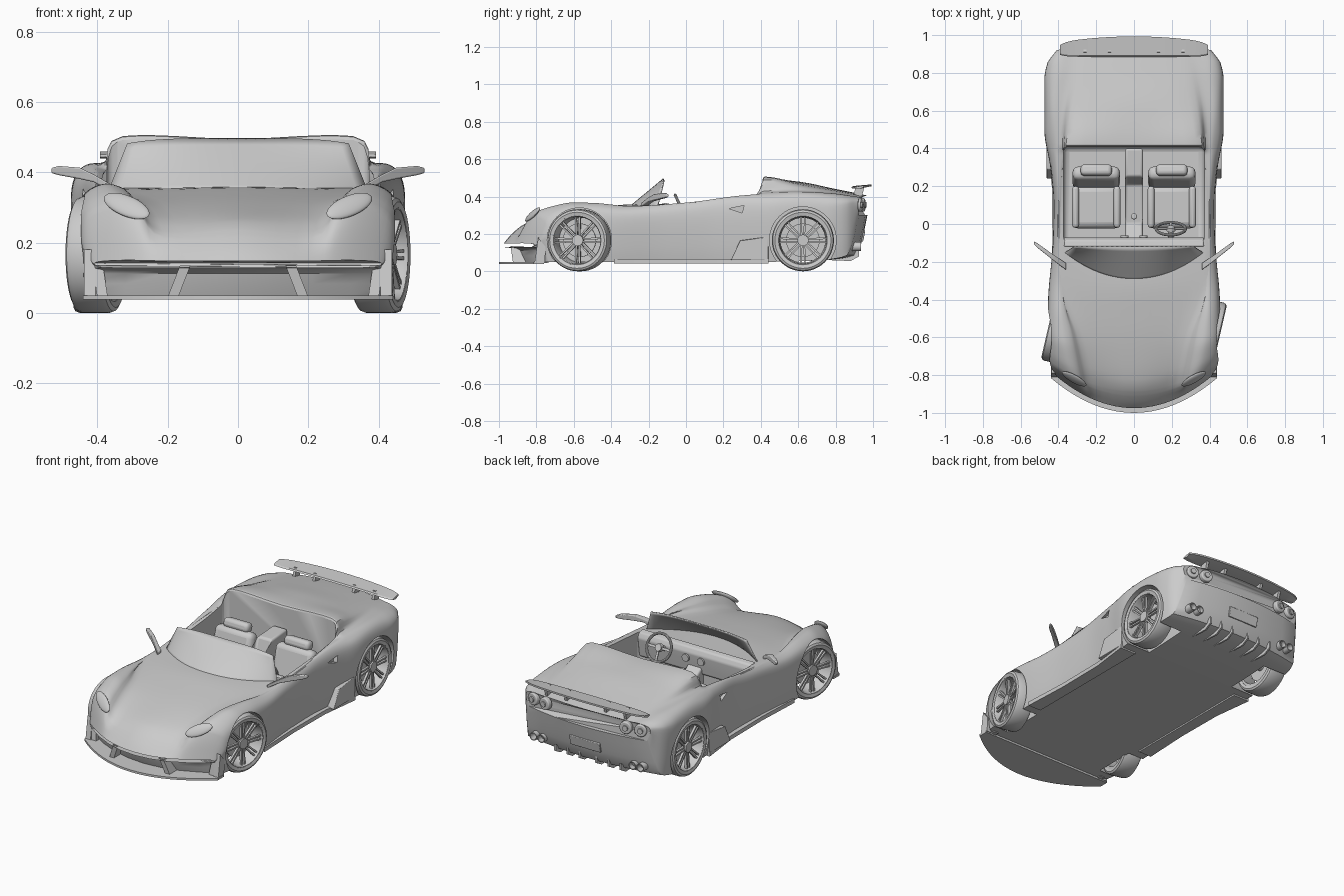
import bpy, bmesh
from math import pi, radians, cos, sin
from mathutils import Matrix, Vector

if "Cube" in bpy.data.objects:
    bpy.data.objects.remove(bpy.data.objects["Cube"])

# ---------- helpers ----------
def finish(name, bm, mirror=False, bevel=0, angle=35, solid=0):
    bmesh.ops.recalc_face_normals(bm, faces=bm.faces)
    me = bpy.data.meshes.new(name)
    bm.to_mesh(me)
    bm.free()
    ob = bpy.data.objects.new(name, me)
    bpy.context.collection.objects.link(ob)
    if solid:
        ob.modifiers.new("solid", 'SOLIDIFY').thickness = solid
    if bevel:
        b = ob.modifiers.new("bevel", 'BEVEL')
        b.width, b.segments = bevel, 3
    if mirror:
        ob.modifiers.new("mirror", 'MIRROR')
    smooth(ob, angle)
    return ob

def smooth(ob, angle=35):
    bpy.ops.object.select_all(action='DESELECT')
    ob.select_set(True)
    bpy.context.view_layer.objects.active = ob
    bpy.ops.object.shade_smooth_by_angle(angle=radians(angle))

def xf(loc=(0, 0, 0), rot=(0, 0, 0), size=(1, 1, 1)):
    r = Matrix.Rotation(rot[2], 4, 'Z') @ Matrix.Rotation(rot[1], 4, 'Y') @ Matrix.Rotation(rot[0], 4, 'X')
    return Matrix.Translation(loc) @ r @ Matrix.Diagonal((*size, 1))

def box(name, loc, size, rot=(0, 0, 0), **kw):
    bm = bmesh.new()
    bmesh.ops.create_cube(bm, size=1, matrix=xf(loc, rot, size))
    return finish(name, bm, **kw)

def cyl(name, loc, r, depth, rot=(0, 0, 0), seg=32, **kw):
    bm = bmesh.new()
    bmesh.ops.create_cone(bm, cap_ends=True, segments=seg, radius1=r, radius2=r, depth=depth, matrix=xf(loc, rot))
    return finish(name, bm, **kw)

def loft(name, rings, cyclic=True, caps=True, close=False, **kw):
    bm = bmesh.new()
    vs = [[bm.verts.new(p) for p in ring] for ring in rings]
    n = len(vs[0])
    pairs = list(zip(vs, vs[1:])) + ([(vs[-1], vs[0])] if close else [])
    for a, b in pairs:
        for i in range(n if cyclic else n - 1):
            j = (i + 1) % n
            bm.faces.new((a[i], a[j], b[j], b[i]))
    if caps:
        ends = [bm.faces.new(vs[0]), bm.faces.new(vs[-1])]
        bmesh.ops.triangulate(bm, faces=ends)
    return finish(name, bm, **kw)

def prism(name, pts, axis, lo, hi, **kw):
    put = (lambda p, h: (h, p[0], p[1])) if axis == 'x' else (lambda p, h: (p[0], p[1], h))
    return loft(name, [[put(p, h) for p in pts] for h in (lo, hi)], **kw)

def lathe(profile, seg=48):
    return [[(x, r * cos(2 * pi * k / seg), r * sin(2 * pi * k / seg)) for r, x in profile] for k in range(seg)]

def curve(keys):
    """Monotone cubic through (y, value) keys."""
    d = [(b[1] - a[1]) / (b[0] - a[0]) for a, b in zip(keys, keys[1:])]
    m = [d[0]] + [2 * p * q / (p + q) if p * q > 0 else 0 for p, q in zip(d, d[1:])] + [d[-1]]
    def f(y):
        i = max([k for k in range(len(d)) if keys[k][0] <= y + 1e-9] or [0])
        (x0, v0), (x1, v1) = keys[i], keys[i + 1]
        h = x1 - x0
        t = (y - x0) / h
        return ((2*t**3 - 3*t*t + 1) * v0 + (t**3 - 2*t*t + t) * h * m[i]
                + (3*t*t - 2*t**3) * v1 + (t**3 - t*t) * h * m[i + 1])
    return f

def cut(target, cutter):
    m = target.modifiers.new("cut", 'BOOLEAN')
    m.operation, m.object, m.solver = 'DIFFERENCE', cutter, 'EXACT'
    bpy.context.view_layer.objects.active = target
    bpy.ops.object.modifier_apply(modifier=m.name)
    bpy.data.objects.remove(cutter)

# ---------- body shell: guide curves along y ----------
z_mid = curve([(-.975, .148), (-.95, .18), (-.9, .228), (-.85, .26), (-.7, .30), (-.5, .335), (-.3, .358),
               (-.1, .362), (.37, .40), (.42, .495), (.6, .48), (.8, .44), (.9, .42), (.97, .405)])
x_deck = curve([(-.975, .2), (-.85, .22), (-.6, .27), (-.3, .36), (0, .375), (.4, .33), (.6, .30), (.97, .22)])
z_deck = curve([(-.975, .148), (-.9, .222), (-.8, .272), (-.6, .318), (-.3, .347), (0, .365), (.37, .405),
                (.42, .503), (.6, .466), (.8, .432), (.97, .402)])
x_fend = curve([(-.975, .33), (-.8, .37), (-.6, .39), (-.3, .405), (0, .40), (.3, .41), (.6, .43), (.9, .40), (.97, .35)])
z_fend = curve([(-.975, .15), (-.94, .245), (-.9, .31), (-.8, .345), (-.65, .366), (-.5, .364), (-.3, .347),
                (0, .365), (.3, .403), (.6, .422), (.8, .415), (.97, .395)])
w_max = curve([(-.975, .41), (-.93, .44), (-.8, .457), (-.6, .46), (-.4, .455), (-.1, .43), (.1, .425),
               (.3, .443), (.5, .475), (.8, .475), (.9, .46), (.97, .41)])
z_wide = curve([(-.975, .14), (-.9, .22), (-.6, .25), (0, .26), (.5, .30), (.8, .32), (.9, .335), (.97, .36)])
z_low = curve([(-.975, .13), (-.92, .12), (-.89, .05), (.45, .051), (.75, .06), (.9, .08), (.92, .10),
               (.945, .18), (.97, .30)])

def bow(x, y):
    """Round the nose and tail in plan."""
    return y + x * x * (max(0, (-.5 - y) / .475) - .3 * max(0, (y - .6) / .37))

def section(y):
    w, zw, zb, xp, zp = w_max(y), z_wide(y), z_low(y), x_fend(y), z_fend(y)
    xd, zd = x_deck(y), z_deck(y)
    k = [(-xd, zd), (0, z_mid(y)), (xd, zd), (xd + .55 * (xp - xd), zd + .82 * (zp - zd)), (xp, zp),
         (xp + .78 * (w - xp), zw + .68 * (zp - zw)), (w, zw),
         (w - .008, zb + .4 * (zw - zb)), (w - .02, zb), (w - .03, zb - .05)]
    half = []
    for i in range(1, 8):
        p = [Vector(q) for q in k[i - 1:i + 3]]
        for t in (0, .25, .5, .75):
            half.append(.5 * (2*p[1] + (p[2] - p[0])*t + (2*p[0] - 5*p[1] + 4*p[2] - p[3])*t*t
                              + (3*p[1] - p[0] - 3*p[2] + p[3])*t**3))
    half += [Vector(((w - .02) * f, zb)) for f in (1, .75, .5, .25, 0)]
    pts = [(p.x, p.y) for p in half] + [(-p.x, p.y) for p in half[-2:0:-1]]
    return [(x, bow(x, y), z) for x, z in pts]

ys = [-.975 + 1.945 * i / 64 for i in range(65)]
ys += [-.965, -.955, -.935, -.905, -.89, .375, .385, .395, .405, .415, .425, .93, .947, .96]
body = loft("body_shell", [section(y) for y in sorted(ys)], angle=35)

# headlights: slanted teardrops seated on the uncut shell
ok, co, n, _ = body.closest_point_on_mesh(Vector((.325, -.85, .325)))
along = Vector((.8, .2, .5))
along = (along - n * along.dot(n)).normalized()
basis = Matrix((n.cross(along), along, n)).transposed().to_4x4()
bm = bmesh.new()
bmesh.ops.create_uvsphere(bm, u_segments=28, v_segments=14, radius=1,
                          matrix=Matrix.Translation(co) @ basis @ Matrix.Diagonal((.032, .078, .012, 1)))
finish("headlight", bm, mirror=True)

# cockpit, wheel arches and side scoops
cut(body, box("cockpit_cutter", (0, .155, .39), (.745, .51, .62), bevel=.03))
for s in (-1, 1):
    for y, inner, r in ((-.57, .335, .172), (.625, .30, .178)):
        cut(body, cyl("arch_cutter", (s * (inner + .15), y, .167), r, .30, (0, pi / 2, 0), seg=64))
    cut(body, prism("scoop_cutter", [(.23, .335), (.31, .352), (.30, .312)], 'x', *sorted((s * .418, s * .6))))
smooth(body, 35)

# tail lamps in round pairs
for x in (.265, .352):
    cyl("tail_light", (x, .962 - .3 * x * x, .355), .036, .03, (pi / 2, 0, -.6 * x), bevel=.006, mirror=True)
    cyl("tail_light_core", (x + .002, .967 - .3 * x * x, .355), .016, .034, (pi / 2, 0, -.6 * x), mirror=True)

# ---------- aero parts ----------
arc = [i / 10 * .44 for i in range(-10, 11)]
prism("front_splitter", [(x, -1 + .95 * x * x) for x in arc] + [(.44, -.76), (-.44, -.76)], 'z', .038, .05)
# bumper posts in the grille mouth
def post(name, x0, x1, w, z1, d):
    y0, y1 = -.965 + x0 * x0, -.965 + x1 * x1
    loft(name, [[(x - dx, y + dy, z) for dx, dy in ((0, 0), (w, 0), (w, d), (0, d))]
                for x, y, z in ((x0, y0, .045), (x1, y1, z1))], mirror=True)
post("grille_post", .20, .165, .03, .135, .07)
post("bumper_post", .40, .42, .03, .18, .07)
prism("front_winglet", [(-.81, .045), (-.755, .045), (-.75, .13), (-.79, .18)], 'x', .405, .437, mirror=True)
prism("side_skirt", [(.36, -.385), (.445, -.385), (.432, -.1), (.435, .2), (.465, .44), (.36, .44)], 'z', .042, .066, mirror=True)
prism("rear_skirt", [(.24, .06), (.44, .06), (.44, .185), (.29, .165)], 'x', .40, .463, mirror=True, bevel=.004)

wing = []
for i in range(-12, 13):
    t = i / 12
    yf, yr, z = .885 + .01 * abs(t)**12, .993 - .03 * t * t - .015 * abs(t)**12, .449 - .006 * t * t
    wing.append([(.392 * t, yf, z), (.392 * t, yf + .008, z + .007), (.392 * t, yr, z + .016),
                 (.392 * t, yr, z + .006), (.392 * t, yf + .03, z - .004)])
loft("rear_wing", wing, angle=18)
for x in (.13, .26):
    box("wing_support", (x, .925, .43), (.016, .045, .05), (radians(-15), 0, 0), mirror=True)
for x in (.05, .13, .21):
    prism("diffuser_fin", [(.76, .06), (.88, .055), (.925, .08), (.925, .12), (.85, .075)], 'x', x, x + .01, mirror=True)
for x in (.30, .352):
    loft("exhaust_pipe", [[(x + r * cos(a * pi / 12), y, .132 + r * sin(a * pi / 12)) for a in range(24)]
                          for y, r in ((.86, .024), (.935, .024), (.935, .019), (.89, .019))], mirror=True)
box("rear_plate_panel", (0, .943, .19), (.2, .02, .06), (radians(-12), 0, 0), bevel=.004)

# ---------- windscreen and mirrors ----------
glass = []
for k in range(9):
    v = k / 8
    glass.append([(t * (.37 * (1 - v) + .315 * v), (-.305 + .15 * t * t) * (1 - v) - .122 * v,
                   .345 * (1 - v) + (.497 - .015 * t**4) * v) for t in [i / 12 for i in range(-12, 13)]])
loft("windscreen", glass, cyclic=False, caps=False, solid=.007)
loft("wing_mirror", [[(x, y - d, z - h), (x, y + d, z - h), (x, y + d, z + h), (x, y - d, z + h)]
                     for x, y, z, d, h in ((.36, -.225, .355, .018, .01), (.41, -.19, .383, .016, .011),
                                           (.45, -.16, .397, .014, .016), (.51, -.115, .405, .012, .013),
                                           (.53, -.10, .405, .008, .007))], mirror=True, bevel=.004)

# ---------- cabin ----------
box("seat_cushion", (.2, .09, .135), (.25, .23, .11), mirror=True, bevel=.035)
box("seat_back", (.2, .245, .235), (.25, .075, .25), (radians(-14), 0, 0), mirror=True, bevel=.03)
box("headrest", (.2, .285, .372), (.165, .06, .055), (radians(-14), 0, 0), mirror=True, bevel=.02)
for x in (.09, .31):
    box("seat_bolster", (x, .09, .165), (.035, .22, .08), mirror=True, bevel=.015)
prism("centre_console", [(-.11, .08), (.40, .08), (.40, .37), (.25, .36), (.21, .22), (0, .20), (-.11, .28)],
      'x', -.047, .047, bevel=.012)
cyl("gear_lever", (0, .04, .235), .008, .08, seg=12)
cyl("gear_knob", (0, .04, .275), .016, .03, seg=16, bevel=.006)
prism("dashboard", [(-.12, .2), (-.085, .22), (-.07, .33), (-.085, .36), (-.12, .368)], 'x', -.37, .37, bevel=.008)
for x in (-.05, .05):
    cyl("dash_vent", (x, -.072, .3), .022, .02, (pi / 2, 0, 0), seg=24)

# steering wheel
tilt = xf((.195, -.025, .337), (radians(-65), 0, 0))
rim = [[tilt @ Vector(((.078 + .008 * cos(b * pi / 5)) * cos(a * pi / 20), (.078 + .008 * cos(b * pi / 5)) * sin(a * pi / 20),
                       .008 * sin(b * pi / 5))) for b in range(10)] for a in range(40)]
loft("steering_wheel_rim", rim, close=True, caps=False)
bm = bmesh.new()
for a in (0, pi, pi / 2):
    bmesh.ops.create_cube(bm, size=1, matrix=tilt @ Matrix.Rotation(a, 4, 'Z') @ xf((.045, 0, 0), size=(.07, .014, .006)))
bmesh.ops.create_cone(bm, cap_ends=True, segments=24, radius1=.024, radius2=.02, depth=.02, matrix=tilt)
bmesh.ops.create_cone(bm, cap_ends=True, segments=16, radius1=.014, radius2=.014, depth=.1, matrix=tilt @ xf((0, 0, -.05)))
finish("steering_wheel_hub", bm)

# ---------- wheels (front pair is steered) ----------
tyre = loft("tyre", lathe([(.134, -.052), (.15, -.056), (.161, -.05), (.166, -.036), (.166, .036), (.161, .05),
                           (.15, .056), (.134, .052)]), close=True, caps=False, angle=40)
rim = loft("rim", lathe([(.138, .05), (.13, .052), (.125, .04), (.12, -.05), (.138, -.05)]), close=True, caps=False)
bm = bmesh.new()
for k in range(8):
    for s in (-1, 1):
        bmesh.ops.create_cube(bm, size=1, matrix=Matrix.Rotation(k * pi / 4, 4, 'X') @ xf((.032, s * .009, .075), (s * -.03, .06, 0), (.014, .009, .104)))
for x, r, d in ((.03, .03, .03), (-.005, .09, .01), (-.07, .03, .12)):
    bmesh.ops.create_cone(bm, cap_ends=True, segments=40, radius1=r, radius2=r, depth=d, matrix=xf((x, 0, 0), (0, pi / 2, 0)))
spokes = finish("spokes_and_brake", bm)
for part in (tyre, rim, spokes):
    base = part.name
    for i, (x, y, turn) in enumerate(((.402, -.57, -13), (-.402, -.57, -13), (.412, .625, 0), (-.412, .625, 0))):
        ob = part.copy() if i else part
        if i:
            bpy.context.collection.objects.link(ob)
        ob.name = ("front_" if y < 0 else "rear_") + ("right_" if x > 0 else "left_") + base
        ob.location = (x, y, .166)
        ob.rotation_euler = (0, 0, radians(turn) + (0 if x > 0 else pi))
